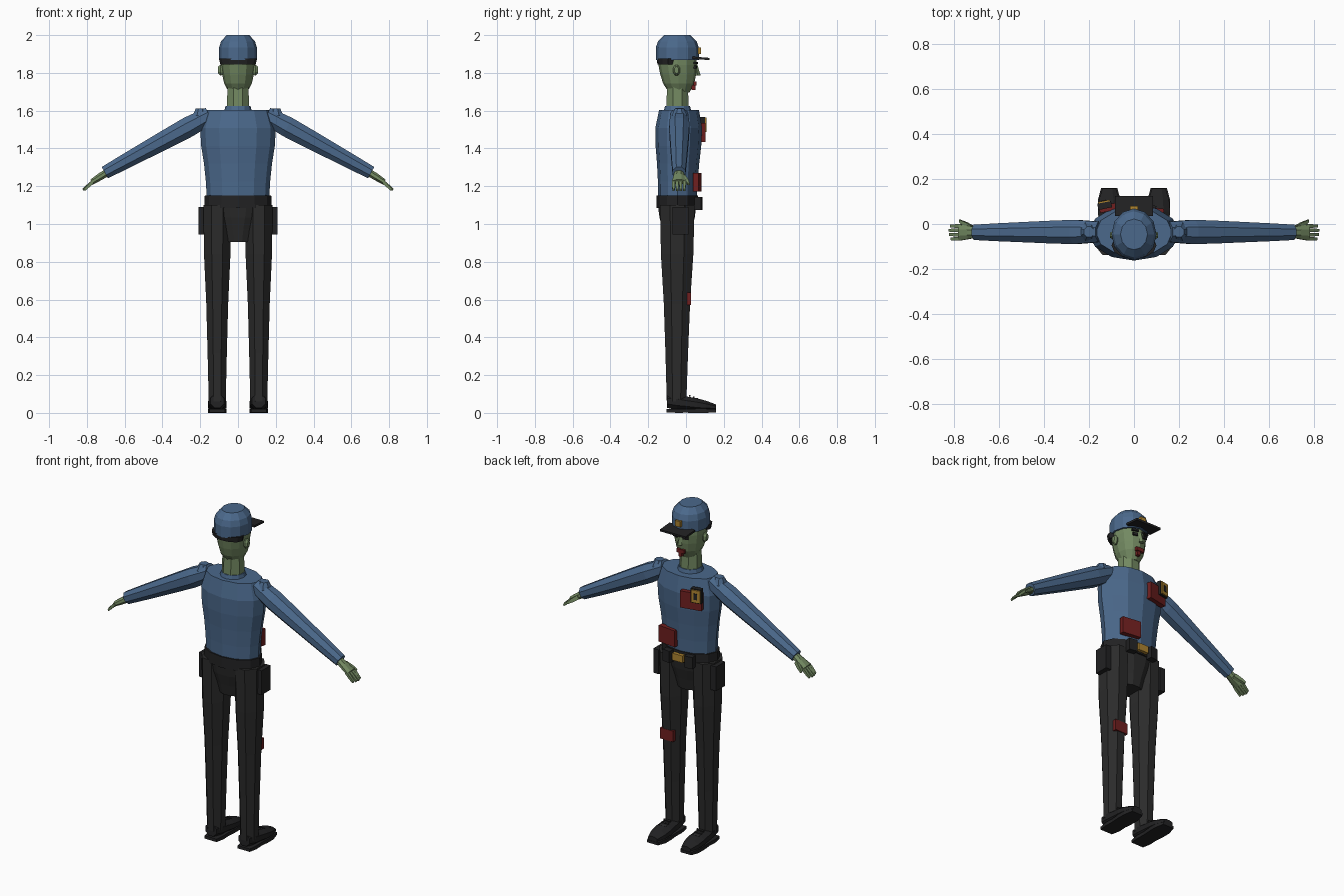
import bpy, bmesh, math
from mathutils import Vector, Matrix

default_cube = bpy.data.objects.get("Cube")
if default_cube:
    bpy.data.objects.remove(default_cube, do_unlink=True)

ACROSS, FORWARD, UP = Vector((1, 0, 0)), Vector((0, 1, 0)), Vector((0, 0, 1))


def material(name, red, green, blue):
    made = bpy.data.materials.new(name)
    made.use_nodes = True
    colour = (red, green, blue, 1)
    made.diffuse_color = colour
    made.node_tree.nodes["Principled BSDF"].inputs["Base Color"].default_value = colour
    return made


BLUE = material("shirt blue", .07, .14, .26)
GREEN = material("skin green", .17, .25, .12)
BLACK = material("trouser black", .024, .024, .024)
DARK = material("gear black", .016, .016, .017)
RED = material("dark red", .16, .014, .014)
GOLD = material("brass", .42, .23, .03)


def finish(name, mesh_builder, paint):
    bmesh.ops.recalc_face_normals(mesh_builder, faces=mesh_builder.faces)
    mesh = bpy.data.meshes.new(name)
    mesh_builder.to_mesh(mesh)
    mesh_builder.free()
    mesh.materials.append(paint)
    bpy.context.collection.objects.link(bpy.data.objects.new(name, mesh))


def tube(name, paint, start, end, radii, ratio=(1, 1), u=ACROSS, v=FORWARD, sides=8, flat=True):
    """Evenly spaced rings from start to end; ratio is the v/u proportion at each end."""
    builder = bmesh.new()
    start, end = Vector(start), Vector(end)
    turn = math.pi / sides if flat else 0
    rings = []
    for step, radius in enumerate(radii):
        t = step / (len(radii) - 1)
        centre = start.lerp(end, t)
        wide = radius / math.cos(turn)
        deep = wide * (ratio[0] + t * (ratio[1] - ratio[0]))
        angles = [math.tau * i / sides + turn for i in range(sides)]
        rings.append([builder.verts.new(centre + u * wide * math.cos(a) + v * deep * math.sin(a))
                      for a in angles])
    for low, high in zip(rings, rings[1:]):
        for i in range(sides):
            builder.faces.new((low[i - 1], low[i], high[i], high[i - 1]))
    builder.faces.new(rings[0])
    builder.faces.new(rings[-1])
    finish(name, builder, paint)


def round_tube(name, paint, start, end, radii, depth):
    """Twelve-sided body part with an edge down its middle."""
    tube(name, paint, start, end, radii, ratio=(depth, depth), sides=12, flat=False)


def box(name, paint, at, size, turn=0, axis='Z'):
    builder = bmesh.new()
    place = Matrix.Translation(at) @ Matrix.Rotation(turn, 4, axis) @ Matrix.Diagonal((*size, 1))
    bmesh.ops.create_cube(builder, size=1, matrix=place)
    finish(name, builder, paint)


# Torso, collar and neck
round_tube("shirt_torso", BLUE, start=(0, -.045, 1.13), end=(0, -.037, 1.603),
           radii=[.165, .17, .18, .195, .2, .17], depth=.62)
round_tube("collar", BLUE, start=(0, -.045, 1.59), end=(0, -.045, 1.625), radii=[.075, .066], depth=1)
tube("neck", GREEN, start=(0, -.045, 1.6), end=(0, -.045, 1.73), radii=[.06, .055])

# Head, nose, mouth and hair
round_tube("head", GREEN, start=(0, -.036, 1.695), end=(0, -.047, 1.89),
           radii=[.047, .073, .084, .09, .09], depth=1.13)
tube("nose", GREEN, start=(0, .05, 1.85), end=(0, .062, 1.785), radii=[.008, .012, .016], sides=4, flat=False)
box("mouth", RED, at=(0, .047, 1.744), size=(.05, .016, .022))
box("chin_stain", RED, at=(.006, .04, 1.722), size=(.02, .02, .026))
round_tube("hair", DARK, start=(0, -.095, 1.845), end=(0, -.095, 1.875), radii=[.094, .1], depth=.6)

# Cap with brim and badge
round_tube("cap", BLUE, start=(0, -.046, 1.868), end=(0, -.046, 2), radii=[.1, .1, .1, .09, .06], depth=1.14)
box("cap_brim", DARK, at=(0, .08, 1.877), size=(.168, .09, .012), turn=-.08, axis='X')
box("cap_badge", GOLD, at=(0, .068, 1.917), size=(.034, .022, .034))

# Pelvis, belt and buckle
tube("pelvis", BLACK, start=(0, -.047, .905), end=(0, -.047, 1.1), radii=[.08, .105, .14, .17],
     ratio=(.8, .6), sides=12)
round_tube("belt", DARK, start=(0, -.046, 1.085), end=(0, -.046, 1.15), radii=[.178, .176], depth=.62)
box("buckle", GOLD, at=(0, .071, 1.115), size=(.068, .022, .042))

for s, side in ((1, "left_"), (-1, "right_")):
    # Ears, eyes and brows
    tube(side + "ear", GREEN, start=(s * .08, -.05, 1.813), end=(s * .106, -.05, 1.815),
         radii=[.014, .018, .011], ratio=(1.6, 1.6), u=FORWARD, v=UP)
    box(side + "eye", DARK, at=(s * .033, .05, 1.83), size=(.03, .012, .016), turn=-s / 4)
    box(side + "brow", DARK, at=(s * .035, .052, 1.853), size=(.04, .014, .01), turn=-s / 4)

    # Belt gear
    box(side + "belt_case", DARK, at=(s * .072, .066, 1.108), size=(.05, .036, .07), turn=-s * .15)
    box(side + "hip_pouch", DARK, at=(s * .19, -.03, 1.018), size=(.036, .085, .145))

    # Trouser legs and shoes
    foot = s * .11
    tube(side + "trouser_leg", BLACK, start=(foot, -.05, .06), end=(foot, -.046, 1.1),
         radii=[.045, .051, .058, .07, .073], ratio=(1.15, 1.25))
    tube(side + "shoe", DARK, start=(foot, -.1, .063), end=(foot, .158, .03),
         radii=[.036, .046, .046, .05, .046, .03], ratio=(1, .5), v=UP)
    tube(side + "sole", DARK, start=(foot, -.103, .011), end=(foot, .16, .011),
         radii=[.04, .048, .046, .05, .05, .036], ratio=(.22, .22), v=UP, sides=4)
    for k in range(3):
        box(f"{side}lace_{k + 1}", BLACK, at=(foot, .02 + k / 50, .09 - k / 120),
            size=(.045, .008, .01), turn=-.4, axis='X')

    # Sleeves hang outward, then shoulder, palm, fingers and thumb
    def limb(name, paint, start, end, radii, ratio=(1, 1), sides=8):
        flip = Vector((s, 1, 1))
        tube(side + name, paint, start=Vector(start) * flip, end=Vector(end) * flip, radii=radii,
             ratio=ratio, u=FORWARD, v=Vector((s * .48, 0, .88)), sides=sides)

    limb("sleeve", BLUE, start=(.15, -.035, 1.575), end=(.705, -.037, 1.272),
         radii=[.045, .054, .05, .045, .04, .034])
    tube(side + "shoulder_knob", BLUE, start=(s * .2, -.035, 1.54), end=(s * .2, -.035, 1.612),
         radii=[.045, .04, .023])
    limb("palm", GREEN, start=(.69, -.037, 1.275), end=(.775, -.038, 1.222), radii=[.022, .029, .036], ratio=(.9, .4))
    for k in range(4):
        y = -.066 + k * .019
        reach = .053 - abs(k - 1.7) * .007
        limb(f"finger_{k + 1}", GREEN, start=(.765, y, 1.228), end=(.77 + reach, y, 1.181),
             radii=[.008, .008, .006], sides=4)
    limb("thumb", GREEN, start=(.72, -.018, 1.252), end=(.775, .014, 1.212), radii=[.012, .011, .006], sides=4)

# Chest patch with shield, belly and thigh patches
box("chest_patch", RED, at=(-.092, .076, 1.485), size=(.125, .03, .1), turn=.2)
box("shield_backing", DARK, at=(-.13, .082, 1.525), size=(.062, .028, .085), turn=.2)
box("shield", GOLD, at=(-.132, .093, 1.525), size=(.052, .02, .075), turn=.2)
box("shield_inset", DARK, at=(-.134, .104, 1.525), size=(.02, .004, .036), turn=.2)
box("belly_patch", RED, at=(.075, .059, 1.222), size=(.115, .03, .098), turn=-.12)
box("thigh_patch", RED, at=(.11, .016, .605), size=(.085, .022, .065))
